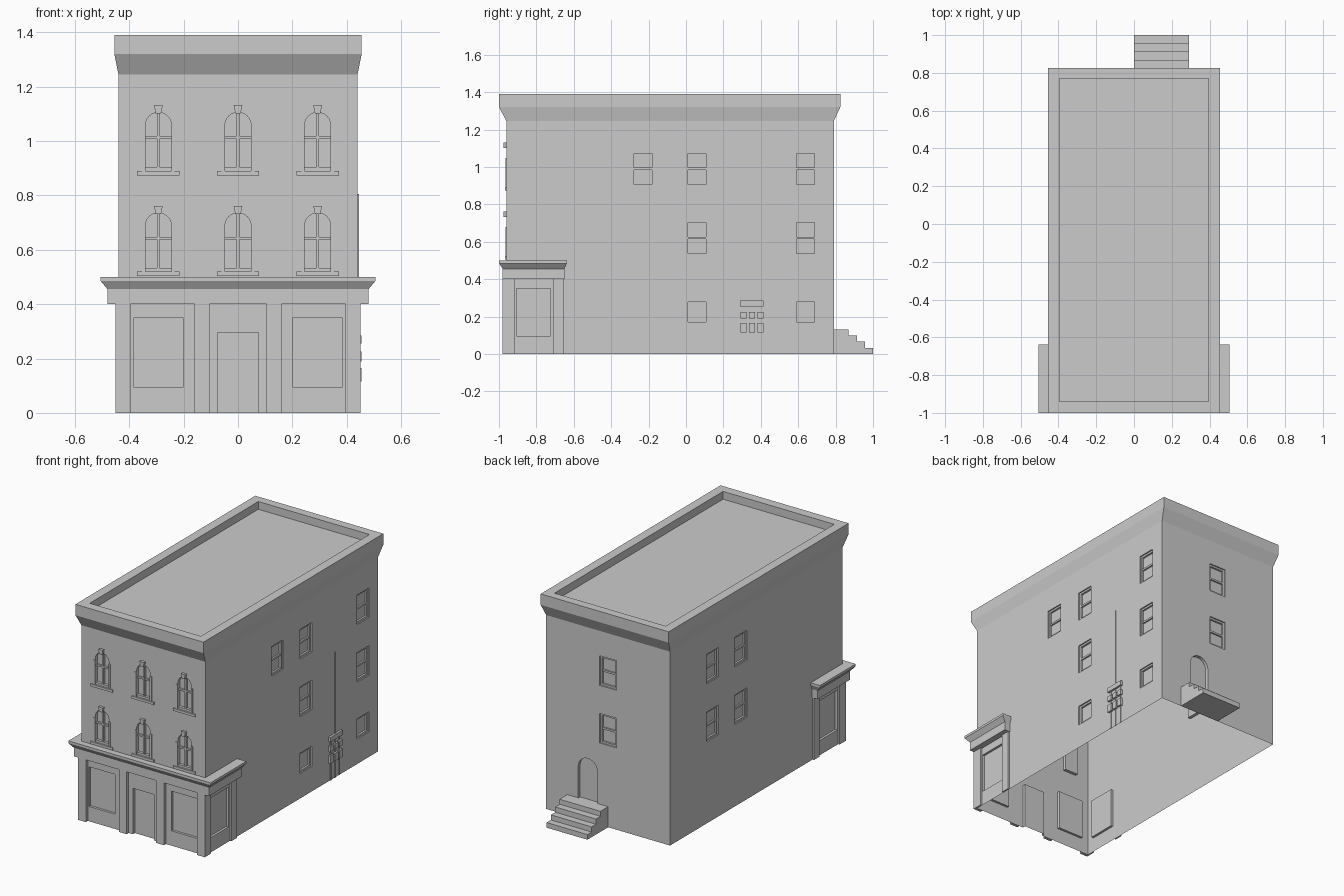
import bpy, bmesh, math

if "Cube" in bpy.data.objects:
    bpy.data.objects.remove(bpy.data.objects["Cube"])

X, YF, YB = 0.44, -0.96, 0.79

# wall frames: u along the wall, d outward from it
WALLS = {
    "front": lambda u, d: (u, YF - d),
    "back": lambda u, d: (u, YB + d),
    "left": lambda u, d: (-X - d, u),
    "right": lambda u, d: (X + d, u),
}


def finish(bm, name):
    bmesh.ops.recalc_face_normals(bm, faces=bm.faces[:])
    mesh = bpy.data.meshes.new(name)
    bm.to_mesh(mesh)
    bm.free()
    obj = bpy.data.objects.new(name, mesh)
    bpy.context.collection.objects.link(obj)
    return obj


def loft(bm, rings, caps=True):
    vs = [[bm.verts.new(p) for p in r] for r in rings]
    n = len(vs[0])
    for a, b in zip(vs, vs[1:]):
        for i in range(n):
            j = (i + 1) % n
            bm.faces.new((a[i], a[j], b[j], b[i]))
    if caps:
        bm.faces.new(vs[0][::-1])
        bm.faces.new(vs[-1])


def prism(bm, wall, pts, d0, d1):
    f = WALLS[wall]
    loft(bm, [[(*f(u, d), z) for u, z in pts] for d in (d0, d1)])


def box(bm, wall, u0, u1, z0, z1, d0, d1):
    prism(bm, wall, [(u0, z0), (u1, z0), (u1, z1), (u0, z1)], d0, d1)


def arch_pts(c, r, z0, spring, n=12):
    return [(c - r, z0), (c + r, z0)] + [
        (c + r * math.cos(math.pi * i / n), spring + r * math.sin(math.pi * i / n))
        for i in range(n + 1)]


def frame(bm, wall, u0, u1, z0, z1, w, d0, d1):
    box(bm, wall, u0, u0 + w, z0, z1, d0, d1)
    box(bm, wall, u1 - w, u1, z0, z1, d0, d1)
    box(bm, wall, u0 + w, u1 - w, z0, z0 + w, d0, d1)
    box(bm, wall, u0 + w, u1 - w, z1 - w, z1, d0, d1)


def rect(hx, y0, y1, z):
    return [(-hx, y0, z), (hx, y0, z), (hx, y1, z), (-hx, y1, z)]


# openings
UP, MID, LOW = (0.895, 1.085), (0.525, 0.715), (0.16, 0.29)
sash = [("right", -0.23, UP), ("back", 0.0, UP), ("back", 0.0, MID)]
sash += [("right", y, r) for y in (0.06, 0.64) for r in (UP, MID, LOW)]
sash += [("left", y, r) for y in (0.07, 0.36) for r in (UP, MID)]
arches = [(x, z) for x in (-0.293, 0, 0.293) for z in (0.52, 0.89)]
shop = [("front", -0.385, -0.2), ("front", 0.2, 0.385),
        ("left", -0.907, -0.725), ("right", -0.907, -0.725)]

# building shell with flared cornice and sunken roof
bm = bmesh.new()
loft(bm, [rect(X, YF, YB, 0), rect(X, YF, YB, 1.245), rect(0.455, -1.0, 0.825, 1.32),
          rect(0.455, -1.0, 0.825, 1.39), rect(0.395, -0.94, 0.77, 1.39),
          rect(0.395, -0.94, 0.77, 1.34)])
shell = finish(bm, "building_shell")

# recess cutters
bm = bmesh.new()
for w, u, (z0, z1) in sash:
    box(bm, w, u - 0.06, u + 0.06, z0, z1, -0.02, 0.02)
for x, z in arches:
    prism(bm, "front", arch_pts(x, 0.048, z, z + 0.168), -0.02, 0.02)
for w, u0, u1 in shop:
    box(bm, w, u0, u1, 0.095, 0.35, -0.015, 0.02)
box(bm, "front", -0.075, 0.075, -0.02, 0.295, -0.02, 0.02)
prism(bm, "back", arch_pts(0.145, 0.068, 0.13, 0.335), -0.02, 0.02)
cutter = finish(bm, "recess_cutter")
cutter.hide_render = True
mod = shell.modifiers.new("recesses", "BOOLEAN")
mod.operation, mod.solver, mod.object = "DIFFERENCE", "EXACT", cutter
dg = bpy.context.evaluated_depsgraph_get()
cut_mesh = bpy.data.meshes.new_from_object(shell.evaluated_get(dg))
shell.modifiers.clear()
shell.data = cut_mesh
bpy.data.objects.remove(cutter)

# open underside
bm = bmesh.new()
bm.from_mesh(shell.data)
floor = [f for f in bm.faces if f.normal.z < -0.9 and f.calc_center_median().z < 0.001]
bmesh.ops.delete(bm, geom=floor, context="FACES")
bm.to_mesh(shell.data)
bm.free()

# sash window frames
bm = bmesh.new()
for w, u, (z0, z1) in sash:
    frame(bm, w, u - 0.06, u + 0.06, z0, z1, 0.012, -0.02, -0.008)
    if z1 - z0 > 0.15:
        m = (z0 + z1) / 2
        box(bm, w, u - 0.048, u + 0.048, m - 0.006, m + 0.006, -0.02, -0.010)
finish(bm, "sash_windows")

# arched window surrounds, sills, keystones and glazing bars
bm = bmesh.new()
for x, z in arches:
    box(bm, "front", x - 0.078, x + 0.078, z - 0.016, z, 0, 0.008)
    for s in (-1, 1):
        a, b = sorted((x + s * 0.048, x + s * 0.06))
        box(bm, "front", a, b, z, z + 0.158, 0, 0.005)
    box(bm, "front", x - 0.048, x + 0.048, z, z + 0.014, -0.02, -0.003)
    box(bm, "front", x - 0.005, x + 0.005, z + 0.014, z + 0.212, -0.02, -0.006)
    box(bm, "front", x - 0.048, x + 0.048, z + 0.118, z + 0.128, -0.02, -0.008)
    prism(bm, "front", [(x - 0.010, z + 0.212), (x + 0.010, z + 0.212),
                        (x + 0.016, z + 0.242), (x - 0.016, z + 0.242)], 0, 0.016)
finish(bm, "arched_window_trim")

# shopfront pilasters
bm = bmesh.new()
for s in (-1, 1):
    for a, b in ((0.105, 0.16), (0.395, 0.45)):
        u0, u1 = sorted((s * a, s * b))
        box(bm, "front", u0, u1, 0, 0.4, 0, 0.02)
for w in ("left", "right"):
    box(bm, w, YF, -0.915, 0, 0.4, 0, 0.01)
    box(bm, w, -0.71, -0.655, 0, 0.4, 0, 0.01)
finish(bm, "shop_pilasters")

# shopfront fascia and cornice wrapping three sides
bm = bmesh.new()
rings = []
for hx, yf, yb, z in ((0.48, -0.98, -0.65, 0.4), (0.48, -0.98, -0.65, 0.455),
                      (0.505, -1.0, -0.637, 0.485), (0.505, -1.0, -0.637, 0.5)):
    rings.append([(-X, yb, z), (-hx, yb, z), (-hx, yf, z), (hx, yf, z),
                  (hx, yb, z), (X, yb, z), (X, YF, z), (-X, YF, z)])
loft(bm, rings)
finish(bm, "shop_cornice")

# back steps
bm = bmesh.new()
prof = [(YB, 0), (1.0, 0), (1.0, 0.033), (0.957, 0.033), (0.957, 0.066),
        (0.913, 0.066), (0.913, 0.1), (0.868, 0.1), (0.868, 0.132), (YB, 0.132)]
loft(bm, [[(x, y, z) for y, z in prof] for x in (0.0, 0.29)])
finish(bm, "back_steps")

# meters and pipes on the right wall
bm = bmesh.new()
box(bm, "right", 0.29, 0.415, 0.255, 0.285, 0, 0.014)
for y, top in ((0.308, 0.26), (0.353, 0.805), (0.398, 0.26)):
    box(bm, "right", y - 0.003, y + 0.003, 0, top, 0, 0.005)
    for z0, z1 in ((0.19, 0.225), (0.115, 0.165)):
        box(bm, "right", y - 0.016, y + 0.016, z0, z1, 0, 0.014)
finish(bm, "wall_meters")
